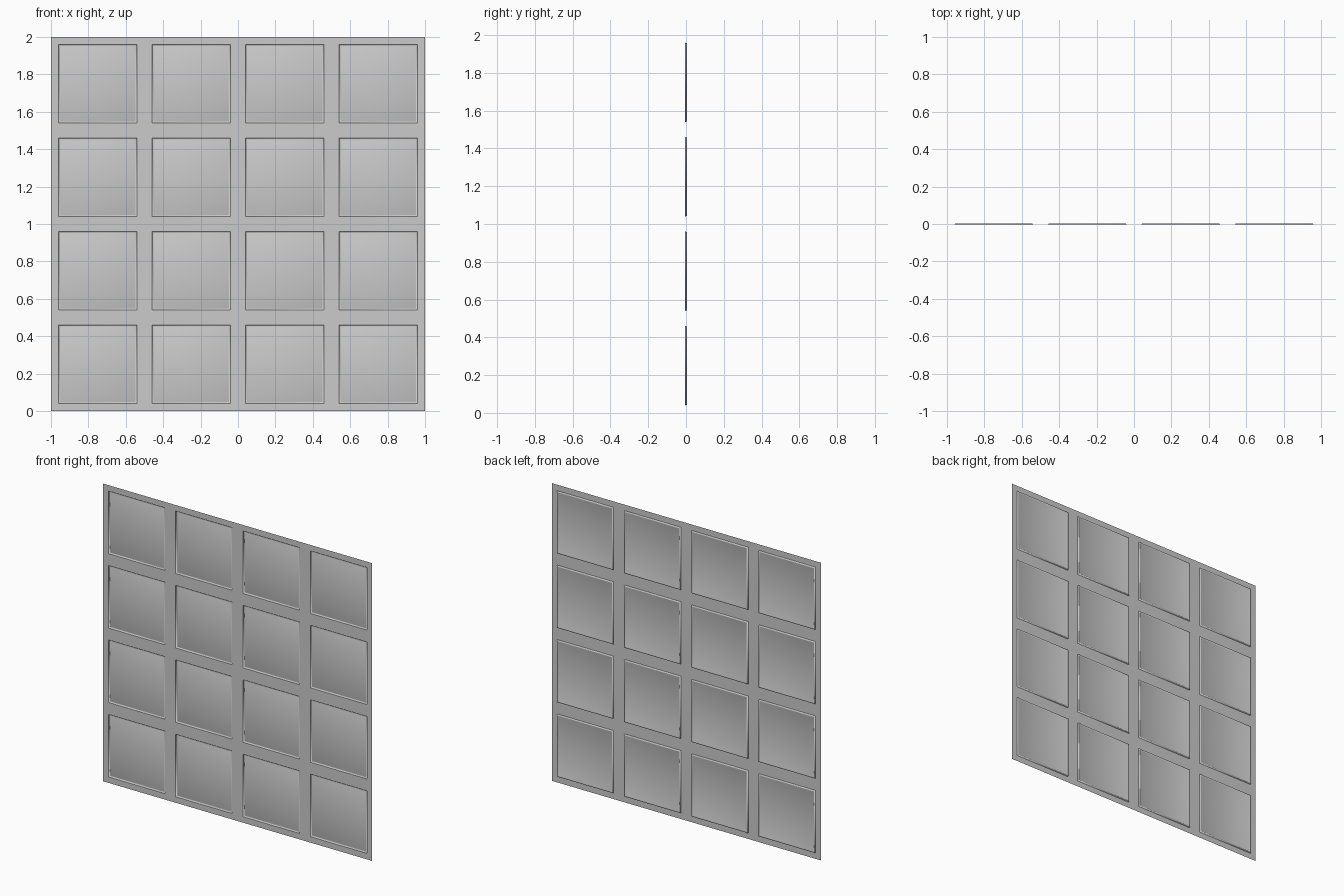
import bpy, bmesh

if "Cube" in bpy.data.objects:
    bpy.data.objects.remove(bpy.data.objects["Cube"])

CELL = 0.5          # panel spacing
Y0, Y1 = -0.004, 0.004
# rings of each panel: (half size, y) - recess wall, then a fine lip
RINGS = [(0.21, Y0), (0.207, Y1), (0.20, Y1 - 0.003)]


def finish(bm, name):
    me = bpy.data.meshes.new(name)
    bm.to_mesh(me)
    bm.free()
    ob = bpy.data.objects.new(name, me)
    bpy.context.collection.objects.link(ob)
    return ob


def ring(bm, cx, cz, h, y):
    return [bm.verts.new((cx + sx * h, y, cz + sz * h))
            for sx, sz in ((-1, -1), (1, -1), (1, 1), (-1, 1))]


def bridge(bm, a, b, smooth=False):
    for i in range(4):
        j = (i + 1) % 4
        bm.faces.new((a[i], a[j], b[j], b[i])).smooth = smooth


centres = [(-0.75 + CELL * i, 0.25 + CELL * k) for i in range(4) for k in range(4)]

# flat lattice frame
bm = bmesh.new()
for cx, cz in centres:
    bridge(bm, ring(bm, cx, cz, CELL / 2, Y0), ring(bm, cx, cz, RINGS[0][0], Y0))
bmesh.ops.remove_doubles(bm, verts=bm.verts, dist=1e-5)
finish(bm, "frame")

# sixteen recessed panels
bm = bmesh.new()
for cx, cz in centres:
    loops = [ring(bm, cx, cz, h, y) for h, y in RINGS]
    for a, b in zip(loops, loops[1:]):
        bridge(bm, a, b, True)
    bm.faces.new(loops[-1]).smooth = True
finish(bm, "recessed_panels")
